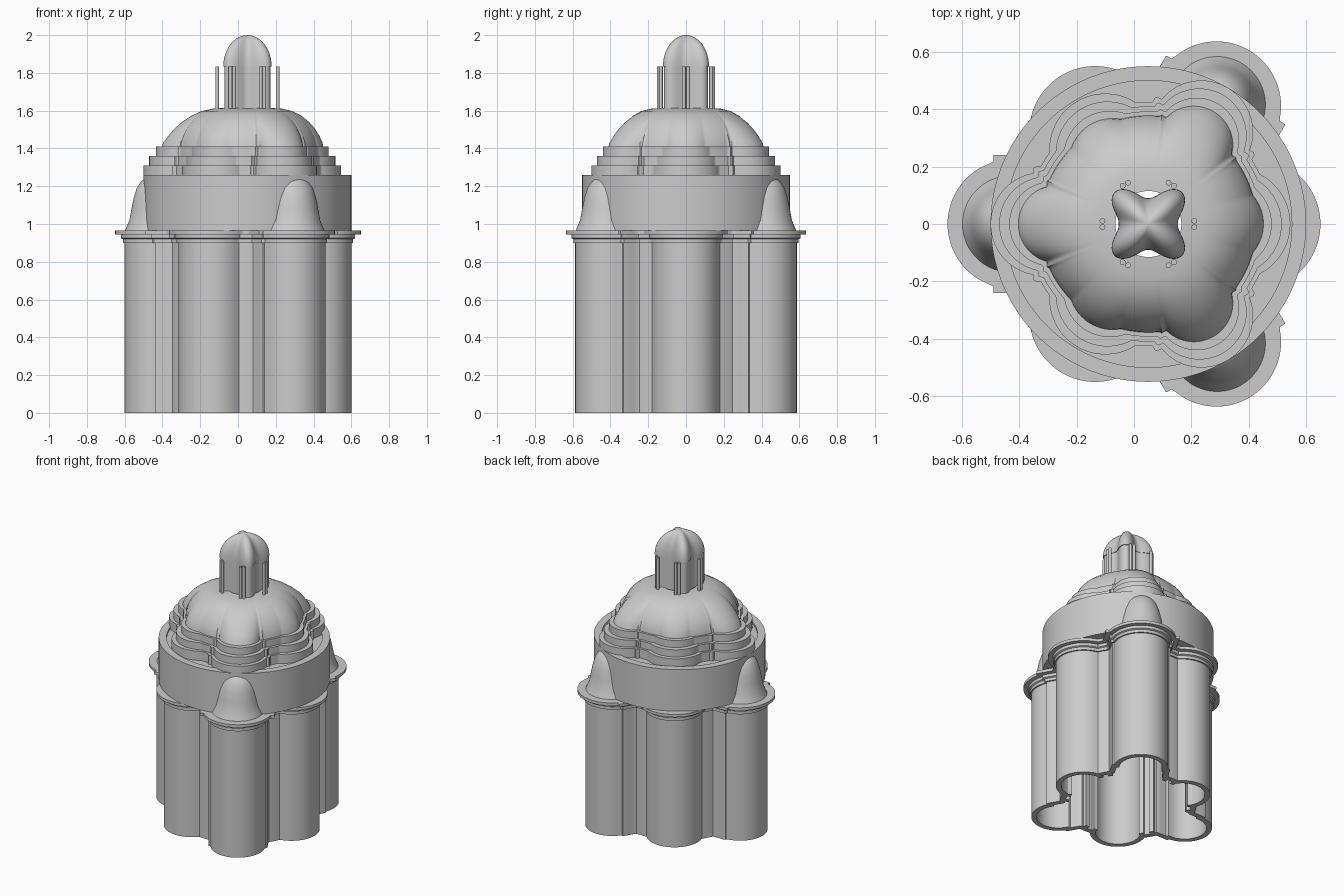
import bpy, bmesh
from math import sin, cos, pi, sqrt, radians

cube = bpy.data.objects.get("Cube")
if cube:
    bpy.data.objects.remove(cube)

CX = 0.05  # plan centre of the building
SIDES = 360

stone = bpy.data.materials.new("pale_grey_stone")
stone.use_nodes = True
stone.diffuse_color = (0.6, 0.6, 0.6, 1)
stone.node_tree.nodes["Principled BSDF"].inputs["Base Color"].default_value = (0.6, 0.6, 0.6, 1)


def finish(name, bm):
    bmesh.ops.remove_doubles(bm, verts=bm.verts, dist=0.0002)
    bmesh.ops.recalc_face_normals(bm, faces=bm.faces)
    mesh = bpy.data.meshes.new(name)
    bm.to_mesh(mesh)
    bm.free()
    obj = bpy.data.objects.new(name, mesh)
    bpy.context.collection.objects.link(obj)
    mesh.materials.append(stone)
    bpy.ops.object.select_all(action='DESELECT')
    obj.select_set(True)
    bpy.context.view_layer.objects.active = obj
    bpy.ops.object.shade_smooth_by_angle(angle=radians(32))
    return obj


def loft(name, rings, centre=(CX, 0), closed=False, sides=SIDES):
    """Skin a stack of (radius function, height) rings."""
    bm = bmesh.new()
    loops = []
    for radius, z in rings:
        loop = []
        for i in range(sides):
            a = 2 * pi * i / sides
            r = radius(a)
            loop.append(bm.verts.new((centre[0] + r * cos(a), centre[1] + r * sin(a), z)))
        loops.append(loop)
    pairs = list(zip(loops, loops[1:]))
    if closed:
        pairs.append((loops[-1], loops[0]))
    for low, high in pairs:
        for i in range(sides):
            j = (i + 1) % sides
            bm.faces.new((low[i], low[j], high[j], high[i]))
    return finish(name, bm)


def circle(r):
    return lambda a: r


def rosette(big, box, small, core):
    """Three deep square-shouldered bays alternating with three round bays on a round core."""
    def lobe(delta, d, r):
        gap = r * r - (d * sin(delta)) ** 2
        return d * cos(delta) + sqrt(gap) if gap > 0 and cos(delta) > 0 else 0

    def radius(a):
        best = core
        for k in range(3):
            deep = a - pi - k * 2 * pi / 3
            best = max(best, lobe(deep, *big), lobe(deep + pi, *small))
            if cos(deep) > 0.01:
                best = max(best, min(box[0] / cos(deep), box[1] / max(abs(sin(deep)), 0.001)))
        return best
    return radius


def plan(g):
    return rosette((0.475, 0.175 + g), (0.49 + g, 0.19 + g), (0.37, 0.18 + g), 0.44 + g)


def tier_plan(g):
    # Lobes draw in along their axis and in width equally, so the notches stay shallow
    h = g / 2
    return rosette((0.37 + h, 0.18 + h), (0.40 + h, 0.20 + h), (0.30 + h, 0.195 + h), 0.425 + h)


# Hollow lobed walls with the moulded cornice
wall = [(0, 0), (0, 0.90), (0.01, 0.90), (0.01, 0.92), (0.02, 0.925), (0.02, 0.945),
        (0.05, 0.945), (0.05, 0.965), (-0.035, 0.965), (-0.035, 0)]
loft("lobed_walls", [(plan(g), z) for g, z in wall], closed=True)

# Bell-shaped caps over the deep bays, and slim posts inside the walls
bell = [(0.17, 0.96), (0.162, 0.98), (0.145, 1.02), (0.134, 1.08), (0.122, 1.14),
        (0.106, 1.19), (0.087, 1.22), (0.06, 1.245), (0, 1.26)]
posts = bmesh.new()
for k in range(3):
    a = pi + k * 2 * pi / 3
    loft(f"bay_cap_{k + 1}", [(circle(r), z) for r, z in bell],
         centre=(CX + 0.48 * cos(a), 0.48 * sin(a)), sides=72)
    for turn in (-37, -27, 27, 37):
        t = a + radians(turn)
        box = bmesh.ops.create_cube(posts, size=1)["verts"]
        for v in box:
            x, y = 0.395 + 0.03 * v.co.x, 0.03 * v.co.y
            v.co = (CX + x * cos(t) - y * sin(t), x * sin(t) + y * cos(t), 0.48 + 0.96 * v.co.z)
finish("inner_posts", posts)

# Drum with a raised rim
drum = [(0.55, 0.965), (0.55, 1.26), (0.50, 1.26), (0.50, 1.245), (0.36, 1.245), (0.36, 0.965)]
loft("drum", [(circle(r), z) for r, z in drum], closed=True)

# Three stepped tiers under the dome
for k, (g, low, high) in enumerate([(0, 1.245, 1.31), (-0.03, 1.31, 1.36), (-0.065, 1.36, 1.41)]):
    loft(f"tier_{k + 1}", [(tier_plan(g), low), (tier_plan(g), high),
                           (tier_plan(-0.125), high), (tier_plan(-0.125), low)], closed=True)

# Dome whose lobes fade out towards the open eye at the top
base = tier_plan(-0.09)


def faded(mean, fade):
    return lambda a: mean * ((1 - fade) * base(a) / 0.41 + fade)


dome = [(0.41, 0, 1.39), (0.402, 0.1, 1.43), (0.385, 0.25, 1.465), (0.36, 0.4, 1.505),
        (0.328, 0.55, 1.54), (0.288, 0.7, 1.572), (0.24, 0.85, 1.597), (0.187, 0.95, 1.61),
        (0.115, 1, 1.615), (0.115, 1, 1.59)]
loft("dome", [(faded(m, f), z) for m, f, z in dome])


# Lantern with four rounded corners and a ribbed cap
def cross(scale):
    def radius(a):
        r = 0.09 + 0.06 * abs(sin(2 * a)) ** 2.5
        return scale * r * (1 + 0.15 * cos(a) ** 2)
    return radius


cap = [(cross(cos(t * pi / 24)), 1.835 + 0.165 * sin(t * pi / 24)) for t in range(13)]
loft("lantern", [(cross(0.96), 1.6), (cross(0.96), 1.835)] + cap, sides=120)

# Paired slim columns around the lantern
for k in range(6):
    a = k * pi / 3
    for side in (-1, 1):
        spot = (CX + 0.16 * cos(a) - side * 0.011 * sin(a),
                0.16 * sin(a) + side * 0.011 * cos(a))
        loft(f"lantern_column_{k + 1}_{'a' if side < 0 else 'b'}",
             [(circle(r), z) for r, z in [(0, 1.6), (0.01, 1.6), (0.01, 1.835), (0, 1.835)]],
             centre=spot, sides=16)
